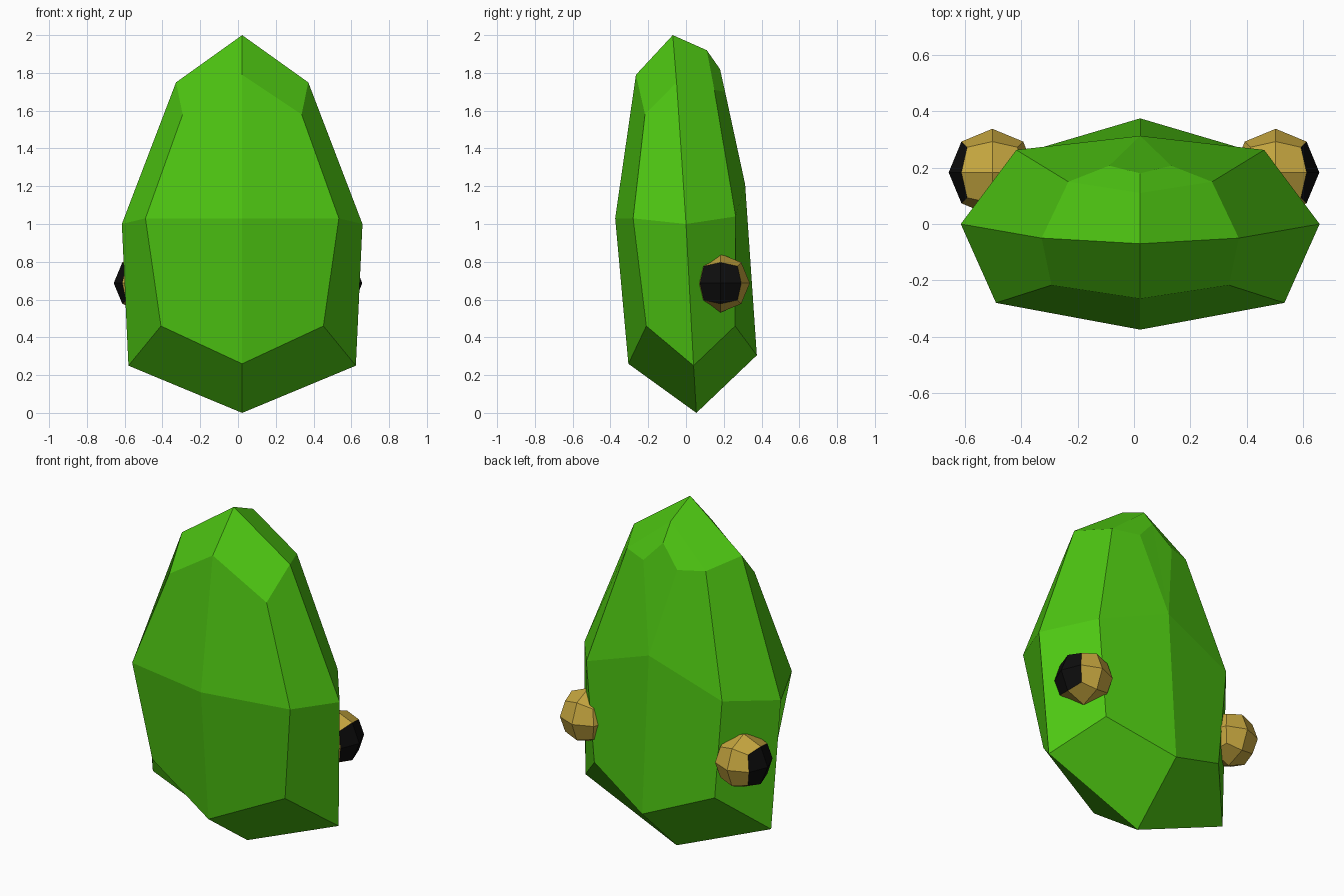
import bpy, bmesh
from mathutils import Vector

if "Cube" in bpy.data.objects:
    bpy.data.objects.remove(bpy.data.objects["Cube"])


def material(name, rgb):
    m = bpy.data.materials.new(name)
    m.diffuse_color = (*rgb, 1)
    m.use_nodes = True
    m.node_tree.nodes["Principled BSDF"].inputs["Base Color"].default_value = m.diffuse_color
    return m


green = material("green_skin", (0.075, 0.56, 0.006))
tan = material("tan_eye", (0.56, 0.38, 0.05))
black = material("black_pupil", (0.004, 0.004, 0.004))


def finish(bm, name, mats):
    bmesh.ops.recalc_face_normals(bm, faces=bm.faces)
    mesh = bpy.data.meshes.new(name)
    bm.to_mesh(mesh)
    bm.free()
    ob = bpy.data.objects.new(name, mesh)
    for m in mats:
        mesh.materials.append(m)
    bpy.context.collection.objects.link(ob)
    return ob


# Body: half rings running front, front corner, side, back corner, back
CX = 0.022
low = [(0, -.305, .26), (.43, -.21, .46), (.602, .04, .25), (.39, .26, .46), (0, .375, .305)]
mid = [(0, -.375, 1.03), (.512, -.28, 1.03), (.637, 0, 1.0), (.44, .263, 1.04), (0, .313, 1.21)]
top = [(0, -.265, 1.79), (.315, -.217, 1.58), (.35, -.05, 1.75), (.255, .15, 1.71), (0, .18, 1.82)]
base, peak = (0, .055, 0), (0, -.07, 2)
crest, notch = (0, .11, 1.92), (.11, .207, 1.70)

polys = [(low[i], low[i + 1], mid[i + 1], mid[i]) for i in range(4)]
polys += [(mid[i], mid[i + 1], top[i + 1], top[i]) for i in range(3)]
# Raised back ridge under the crest
polys += [(mid[3], mid[4], notch, top[3]), (mid[4], top[4], notch)]
# Cap and underside
polys += [(peak, *top[:3]), (peak, top[2], top[3], crest), (crest, top[3], notch, top[4])]
polys += [(base, *low[:3]), (base, *low[2:])]

bm = bmesh.new()
for side in (1, -1):
    for poly in polys:
        bm.faces.new([bm.verts.new((CX + side * x, y, z)) for x, y, z in poly])
bmesh.ops.remove_doubles(bm, verts=bm.verts, dist=0.001)
finish(bm, "body", [green])


# Eyes: rounded cubes of 24 faces, with the outward four faces black
def eye(name, side):
    bm = bmesh.new()
    bmesh.ops.create_cube(bm, size=2)
    bmesh.ops.subdivide_edges(bm, edges=bm.edges, cuts=1, use_grid_fill=True)
    for f in bm.faces:
        f.material_index = int(f.calc_center_median().x * side > 0.99)
    centre = Vector((0.503 * side, 0.183, 0.687))
    for v in bm.verts:
        v.co = centre + v.co.normalized() * 0.155
    finish(bm, name, [tan, black])


eye("left_eye", -1)
eye("right_eye", 1)
